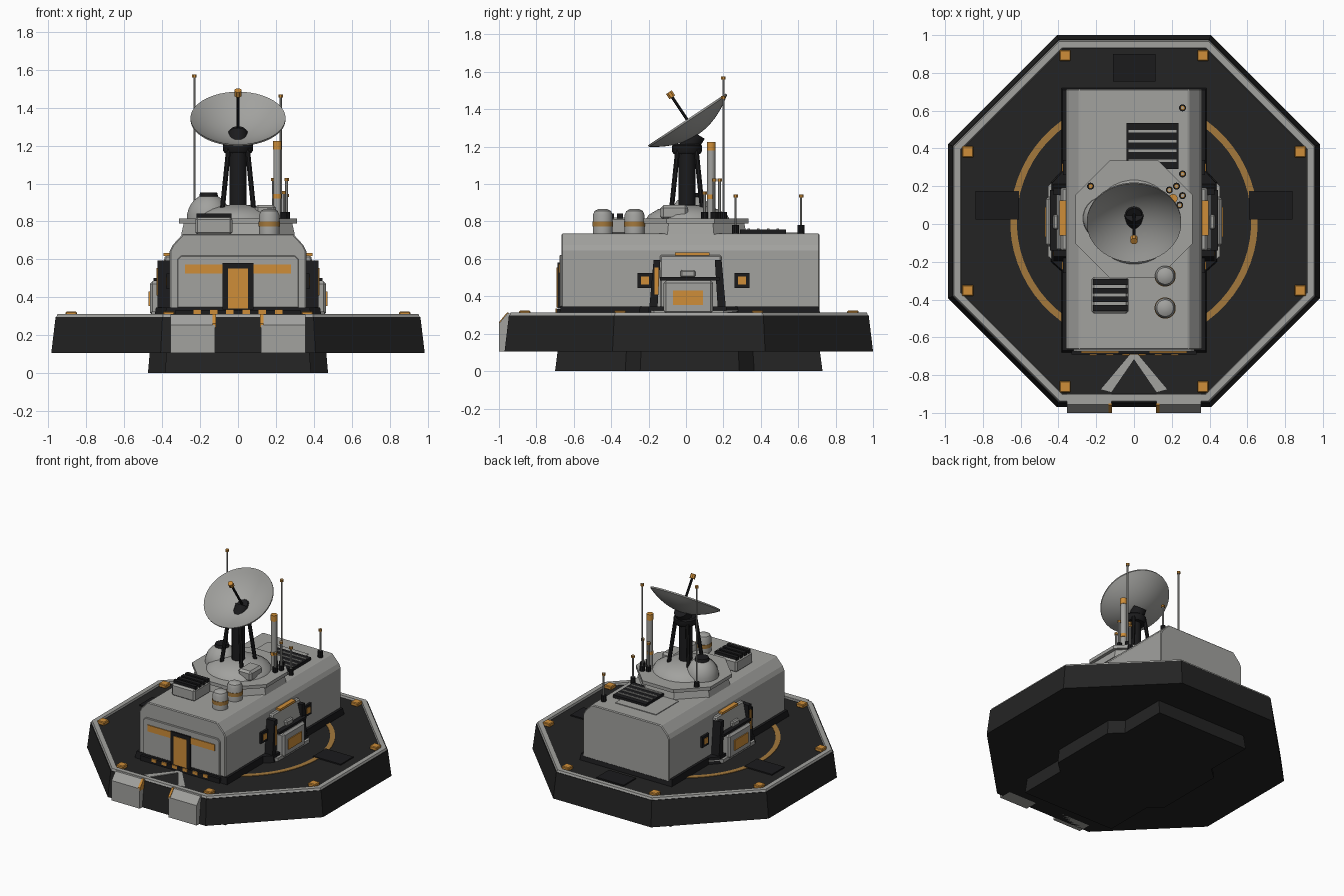
import bpy, bmesh, math
from mathutils import Matrix, Vector

if "Cube" in bpy.data.objects:
    bpy.data.objects.remove(bpy.data.objects["Cube"])


def mat(name, r, g, b):
    m = bpy.data.materials.new(name)
    m.diffuse_color = (r, g, b, 1)
    m.use_nodes = True
    m.node_tree.nodes["Principled BSDF"].inputs["Base Color"].default_value = m.diffuse_color
    return m


GREY = mat("light_grey", .36, .36, .345)
DARK = mat("deck_black", .017, .017, .017)
BLACK = mat("trim_black", .011, .011, .012)
ORANGE = mat("orange", .62, .27, .04)
TAN = mat("faded_orange", .37, .19, .045)


def finish(name, bm, m, smooth=False, bevel=0):
    bmesh.ops.remove_doubles(bm, verts=bm.verts, dist=1e-5)
    bmesh.ops.recalc_face_normals(bm, faces=bm.faces)
    me = bpy.data.meshes.new(name)
    bm.to_mesh(me)
    bm.free()
    me.materials.append(m)
    if smooth:
        for p in me.polygons:
            p.use_smooth = True
        me.set_sharp_from_angle(angle=math.radians(35))
    ob = bpy.data.objects.new(name, me)
    bpy.context.collection.objects.link(ob)
    if bevel:
        b = ob.modifiers.new("bevel", 'BEVEL')
        b.width, b.segments = bevel, 1
    return ob


def prism(name, pts, a, b, m, axis='z', bevel=0, taper=1.0):
    """Extrude a 2D outline along z (xy outline), y (xz) or x (yz)."""
    place = {'z': lambda u, v, w: (u, v, w), 'y': lambda u, v, w: (u, w, v),
             'x': lambda u, v, w: (w, u, v)}[axis]
    bm = bmesh.new()
    lo = [bm.verts.new(place(u, v, a)) for u, v in pts]
    hi = [bm.verts.new(place(u * taper, v * taper, b)) for u, v in pts]
    bm.faces.new(lo)
    bm.faces.new(hi)
    n = len(pts)
    for i in range(n):
        j = (i + 1) % n
        bm.faces.new((lo[i], lo[j], hi[j], hi[i]))
    return finish(name, bm, m, bevel=bevel)


def box(name, x0, x1, y0, y1, z0, z1, m, bevel=0):
    return prism(name, [(x0, y0), (x1, y0), (x1, y1), (x0, y1)], z0, z1, m, bevel=bevel)


def lathe(name, prof, m, n=24, mtx=Matrix(), smooth=True):
    """Revolve an (r, z) profile; low side counts are measured across the flats."""
    k = 1 / math.cos(math.pi / n)
    bm = bmesh.new()
    rings = []
    for r, z in prof:
        rings.append([bm.verts.new(mtx @ Vector((r * k * math.cos((i + .5) * math.tau / n),
                                                 r * k * math.sin((i + .5) * math.tau / n), z)))
                      for i in range(n)])
    for p, q in zip(rings, rings[1:]):
        for i in range(n):
            j = (i + 1) % n
            bm.faces.new((p[i], p[j], q[j], q[i]))
    bmesh.ops.dissolve_degenerate(bm, dist=1e-6, edges=bm.edges)
    return finish(name, bm, m, smooth)


def at(x, y, z=0):
    return Matrix.Translation((x, y, z))


def rod(name, p, q, r, m, n=10, r2=None):
    p, q = Vector(p), Vector(q)
    d = q - p
    mtx = Matrix.Translation(p) @ d.to_track_quat('Z', 'Y').to_matrix().to_4x4()
    r2 = r if r2 is None else r2
    return lathe(name, [(0, 0), (r, 0), (r2, d.length), (0, d.length)], m, n, mtx)


CY = .015
# --- foundation and octagonal platform ---
foot = [(-.385, -.715), (.385, -.715), (.385, -.34), (.475, -.26), (.475, .27), (.385, .35),
        (.385, .715), (-.385, .715), (-.385, .35), (-.475, .27), (-.475, -.26), (-.385, -.34)]
prism("foundation", [(x, y + CY) for x, y in foot], 0, .11, DARK, taper=.98)
lathe("platform", [(0, .105), (.985, .105), (.962, .297), (0, .297)], DARK, 8, at(0, CY), False)
lathe("platform_rim", [(.961, .29), (.952, .312), (.918, .312), (.912, .29), (.961, .29)],
      GREY, 8, at(0, CY), False)
lathe("deck_ring", [(.62, .296), (.655, .296), (.655, .301), (.62, .301), (.62, .296)],
      TAN, 64, at(0, CY), False)
for x, y in [(a * s, b * t) for a, b in ((.365, .877), (.88, .367)) for s in (-1, 1) for t in (-1, 1)]:
    box("corner_lamp", x - .03, x + .03, y + CY - .03, y + CY + .03, .296, .324, ORANGE, .005)
box("rear_hatch", -.11, .115, .755, .9, .296, .306, BLACK)
for s in (-1, 1):
    box("side_hatch", *sorted((s * .61, s * .84)), .025, .175, .296, .306, BLACK)
    # entry blocks and chevron on the front edge
    prism("entry_block", [(-.9, .105), (-1, .105), (-1, .255), (-.955, .309), (-.9, .309)],
          s * .12, s * .355, GREY, 'x')
    prism("entry_block_stripe", [(-.95, .24), (-1.0, .24), (-1.0, .262), (-.958, .312), (-.95, .312)],
          s * .117, s * .134, ORANGE, 'x')
    prism("chevron", [(0, -.69), (s * .02, -.69), (s * .175, -.875), (s * .12, -.89), (0, -.715)],
          .296, .302, GREY)

# --- main building ---
skirt = [(x * s, y) for x, y, s in ((.385, -.68, -1), (.385, -.68, 1), (.385, -.25, 1), (.44, -.2, 1),
         (.44, .22, 1), (.385, .28, 1), (.385, .72, 1), (.385, .72, -1), (.385, .28, -1),
         (.44, .22, -1), (.44, -.2, -1), (.385, -.25, -1))]
prism("skirt", skirt, .295, .345, BLACK, taper=.985)
prism("building", [(-.36, .325), (.36, .325), (.36, .645), (.345, .675), (.29, .735),
                   (-.29, .735), (-.345, .675), (-.36, .645)], -.665, .715, GREY, 'y', .006)
# front wall plate, window band and door
prism("front_plate", [(-.32, .345), (.32, .345), (.32, .6), (.3, .62), (-.3, .62), (-.32, .6)],
      -.676, -.66, GREY, 'y', .004)
box("window_band", -.28, .28, -.682, -.67, .525, .573, ORANGE)
box("door_frame", -.083, .083, -.688, -.67, .335, .58, BLACK)
box("door", -.053, .053, -.692, -.68, .34, .553, ORANGE)
box("threshold", -.33, .33, -.692, -.66, .296, .333, BLACK)
for i in range(6):
    x = -.215 + i * .086
    box("threshold_mark", x - .02, x + .02, -.697, -.69, .312, .335, ORANGE)

# --- side bays ---
for s in (-1, 1):
    X = lambda a, b: sorted((s * a, s * b))
    prism("bay_upper", [(s * x, z) for x, z in ((.34, .31), (.41, .31), (.41, .5), (.385, .62), (.34, .62))],
          -.14, .19, GREY, 'y', .008)
    box("bay_block", *X(.39, .465), -.12, .145, .305, .485, GREY, .014)
    prism("bay_foot", [(s * x, y) for x, y in ((.38, -.24), (.455, -.17), (.455, .2), (.38, .28))],
          .3, .325, GREY)
    box("bay_panel", *X(.46, .472), -.07, .09, .353, .43, ORANGE)
    box("bay_rail", *X(.4, .445), -.14, .18, .485, .503, BLACK)
    box("bay_light", *X(.4, .43), -.03, .05, .5, .54, GREY, .008)
    box("bay_top_stripe", *X(.35, .394), -.06, .125, .617, .634, ORANGE)
    for y, d in ((-.155, -1), (.172, 1)):
        prism("bay_pillar", [(y - .022 + d * .02, .33), (y + .022 + d * .02, .33),
                             (y + .018, .595), (y - .018, .595)], s * .35, s * .425, BLACK, 'x')
    box("pillar_light", *X(.4, .43), -.168, -.148, .41, .555, ORANGE)
    for y in (-.22, .3):
        box("window_frame", *X(.35, .376), y - .04, y + .04, .443, .525, BLACK)
        box("window", *X(.37, .381), y - .021, y + .021, .463, .505, ORANGE)

# --- roof fittings ---
lathe("turret_base", [(0, .73), (.3, .73), (.285, .795), (0, .795)], GREY, 8, at(0, .025), False)
lathe("turret_plate", [(0, .79), (.31, .79), (.31, .815), (0, .815)], GREY, 8, at(0, .025), False)
lathe("turret_dome", [(.225, .81), (.21, .835), (.16, .865), (.09, .885), (0, .89)], GREY, 32, at(0, .01))
arc = [i * math.pi / 16 for i in range(9)]
lathe("side_dome", [(.115 * math.cos(a), .815 + .13 * math.sin(a)) for a in arc], GREY, 24, at(-.155, .03))
lathe("side_dome_cap", [(0, .93), (.05, .93), (.045, .953), (0, .953)], BLACK, 16, at(-.155, .03))
box("control_box", .09, .2, -.135, .01, .81, .888, GREY, .015)
box("cooling_box", -.225, -.03, -.475, -.28, .73, .822, GREY, .012)
for i in range(4):
    y = -.445 + i * .046
    box("cooling_fin", -.218, -.035, y - .015, y + .015, .815, .842, BLACK)
for y in (-.445, -.275):
    lathe("tank", [(0, .73), (.053, .73), (.053, .835), (.044, .856), (.025, .866), (0, .868)],
          GREY, 20, at(.165, y))
    lathe("tank_band", [(.05, .772), (.056, .772), (.056, .8), (.05, .8), (.05, .772)],
          TAN, 20, at(.165, y))
box("roof_panel", -.17, .17, .33, .6, .73, .74, GREY)
box("roof_vent", -.04, .235, .29, .535, .73, .757, BLACK)
for i in range(4):
    y = .335 + i * .052
    box("vent_slat", -.03, .225, y - .007, y + .007, .755, .763, GREY)

# --- dish on its mast ---
rod("mast", (0, .005, .87), (0, .005, 1.19), .045, BLACK, 16)
lathe("mast_collar", [(0, 1.16), (.07, 1.16), (.08, 1.175), (.08, 1.205), (.07, 1.215), (0, 1.215)],
      BLACK, 16, at(0, .005))
for sx in (-1, 1):
    for sy in (-1, 1):
        rod("mast_leg", (sx * .082, .005 + sy * .082, .87), (sx * .05, .005 + sy * .05, 1.18), .013, BLACK, 8)
rod("dish_mount", (0, .01, 1.19), (0, .057, 1.268), .05, BLACK, 12)
tilt = at(0, .057, 1.268) @ Matrix.Rotation(math.radians(33.6), 4, 'X')
rs = [i * .25 / 8 for i in range(9)]
bowl = [(r, .09 * (r / .25) ** 2 - .007) for r in rs]
lathe("dish", bowl + [(r, z + .01) for r, z in reversed(bowl)], GREY, 40, tilt)
lathe("dish_hub", [(0, 0), (.05, 0), (.04, .014), (0, .014)], BLACK, 16, tilt)
rod("feed_rod", tilt @ Vector((0, 0, 0)), tilt @ Vector((0, 0, .25)), .008, BLACK, 8)
rod("feed_head", tilt @ Vector((0, 0, .235)), tilt @ Vector((0, 0, .268)), .018, ORANGE, 8)


# --- antennas: x, y, bottom, top, radius ---
for x, y, z0, z1, r in ((-.23, .2, .8, 1.575, .006), (.225, .2, .8, 1.47, .006),
                        (.257, .15, .8, 1.03, .008), (.187, .18, .8, 1.03, .008),
                        (.242, .1, .8, .96, .008), (.257, .265, .73, .945, .006),
                        (.257, .615, .73, .945, .006)):
    rod("antenna", (x, y, z0), (x, y, z1), r, GREY, 8)
    rod("antenna_base", (x, y, z0), (x, y, z0 + .05), .018, BLACK, 10)
    rod("antenna_tip", (x, y, z1 - .016), (x, y, z1), .012, ORANGE, 8)
rod("signal_post", (.207, .135, .8), (.207, .135, 1.19), .021, GREY, 14)
rod("signal_post_top", (.207, .135, 1.18), (.207, .135, 1.225), .023, ORANGE, 14)
rod("signal_post_ring", (.207, .135, .92), (.207, .135, .945), .023, ORANGE, 14)
